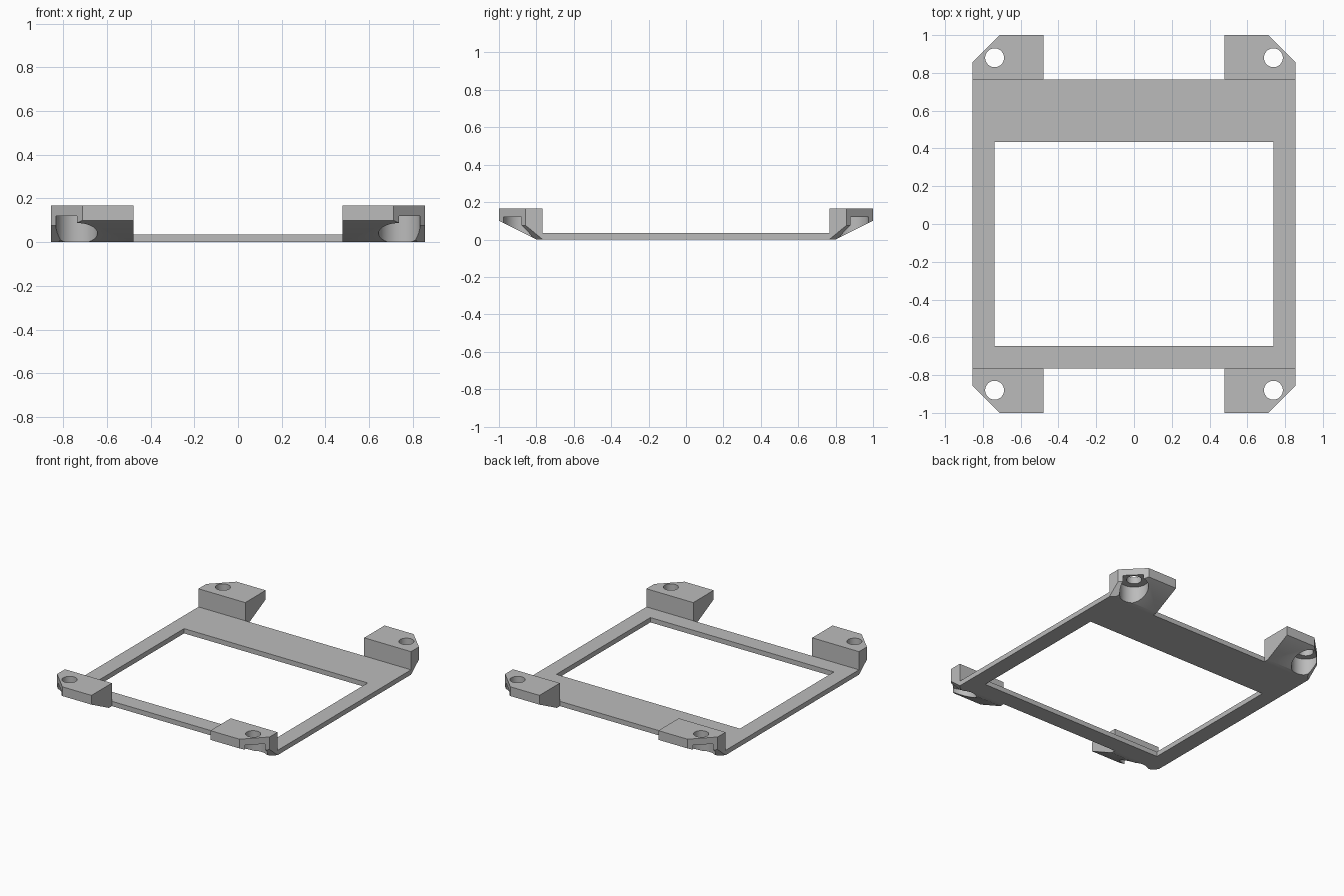
import bpy, bmesh
from mathutils import Vector

cube = bpy.data.objects.get("Cube")
if cube:
    bpy.data.objects.remove(cube, do_unlink=True)

grey = bpy.data.materials.new("plain_grey")
grey.use_nodes = True
COLOUR = (0.5, 0.5, 0.5, 1)
grey.diffuse_color = COLOUR
grey.node_tree.nodes["Principled BSDF"].inputs["Base Color"].default_value = COLOUR

HALF_X, EDGE_Y, BLOCK_X = 0.855, 0.766, 0.478
PLATE_TOP, BLOCK_TOP = 0.035, 0.167
HOLE = (0.738, 0.88)


def add_object(name, bm):
    bmesh.ops.recalc_face_normals(bm, faces=bm.faces)
    mesh = bpy.data.meshes.new(name)
    bm.to_mesh(mesh)
    bm.free()
    mesh.materials.append(grey)
    obj = bpy.data.objects.new(name, mesh)
    bpy.context.collection.objects.link(obj)
    return obj


def prism(outline, z0, z1):
    bm = bmesh.new()
    face = bm.faces.new([bm.verts.new((x, y, z0)) for x, y in outline])
    ext = bmesh.ops.extrude_face_region(bm, geom=[face])
    verts = [g for g in ext["geom"] if isinstance(g, bmesh.types.BMVert)]
    bmesh.ops.translate(bm, verts=verts, vec=(0, 0, z1 - z0))
    return bm


def rectangle(x0, x1, y0, y1):
    return [(x0, y0), (x1, y0), (x1, y1), (x0, y1)]


def slice_off(bm, point, normal):
    # Remove everything on the normal side of a plane and close the cut
    cut = bmesh.ops.bisect_plane(bm, geom=bm.verts[:] + bm.edges[:] + bm.faces[:],
                                 plane_co=point, plane_no=normal, clear_outer=True)
    edges = [g for g in cut["geom_cut"] if isinstance(g, bmesh.types.BMEdge)]
    bmesh.ops.contextual_create(bm, geom=edges)


def subtract(obj, cutter):
    cutter.hide_render = True
    cutter.hide_set(True)
    cutter.display_type = 'WIRE'
    mod = obj.modifiers.new(cutter.name, 'BOOLEAN')
    mod.operation = 'DIFFERENCE'
    mod.solver = 'EXACT'
    mod.object = cutter
    bpy.context.view_layer.objects.active = obj
    bpy.ops.object.modifier_apply(modifier=mod.name)
    bpy.data.objects.remove(cutter, do_unlink=True)


def cylinder(name, radius, z0, z1):
    bm = bmesh.new()
    bmesh.ops.create_cone(bm, cap_ends=True, segments=64, radius1=radius,
                          radius2=radius, depth=z1 - z0)
    bmesh.ops.translate(bm, verts=bm.verts, vec=(*HOLE, (z0 + z1) / 2))
    return add_object(name, bm)


# Flat frame with an off-centre window
frame = add_object("frame_plate", prism(rectangle(-HALF_X, HALF_X, -EDGE_Y, EDGE_Y), 0, PLATE_TOP))
subtract(frame, add_object("window_cutter", prism(rectangle(-0.738, 0.738, -0.645, 0.435), -1, 1)))

# Corner foot: chamfered block with a sloping underside and a diagonal undercut
outline = [(BLOCK_X, EDGE_Y), (HALF_X, EDGE_Y), (HALF_X, 0.857), (0.712, 1), (BLOCK_X, 1)]
bm = prism(outline, 0, BLOCK_TOP)
slice_off(bm, Vector((0, 0.8, 0)), Vector((0, 0.1, -0.2)))
slice_off(bm, Vector((HALF_X, EDGE_Y, 0)), Vector((0.075, 0.075, -0.091)))
feet = add_object("corner_feet", bm)

# Screw hole with a wide recess from below
subtract(feet, cylinder("recess_cutter", 0.095, -0.1, 0.12))
subtract(feet, cylinder("hole_cutter", 0.05, -0.1, 0.3))

# Repeat at all four corners
mirror = feet.modifiers.new("four_corners", 'MIRROR')
mirror.use_axis = (True, True, False)
mirror.use_mirror_merge = False

bpy.ops.object.select_all(action='DESELECT')
feet.select_set(True)
bpy.context.view_layer.objects.active = feet
bpy.ops.object.shade_smooth_by_angle(angle=0.5)
